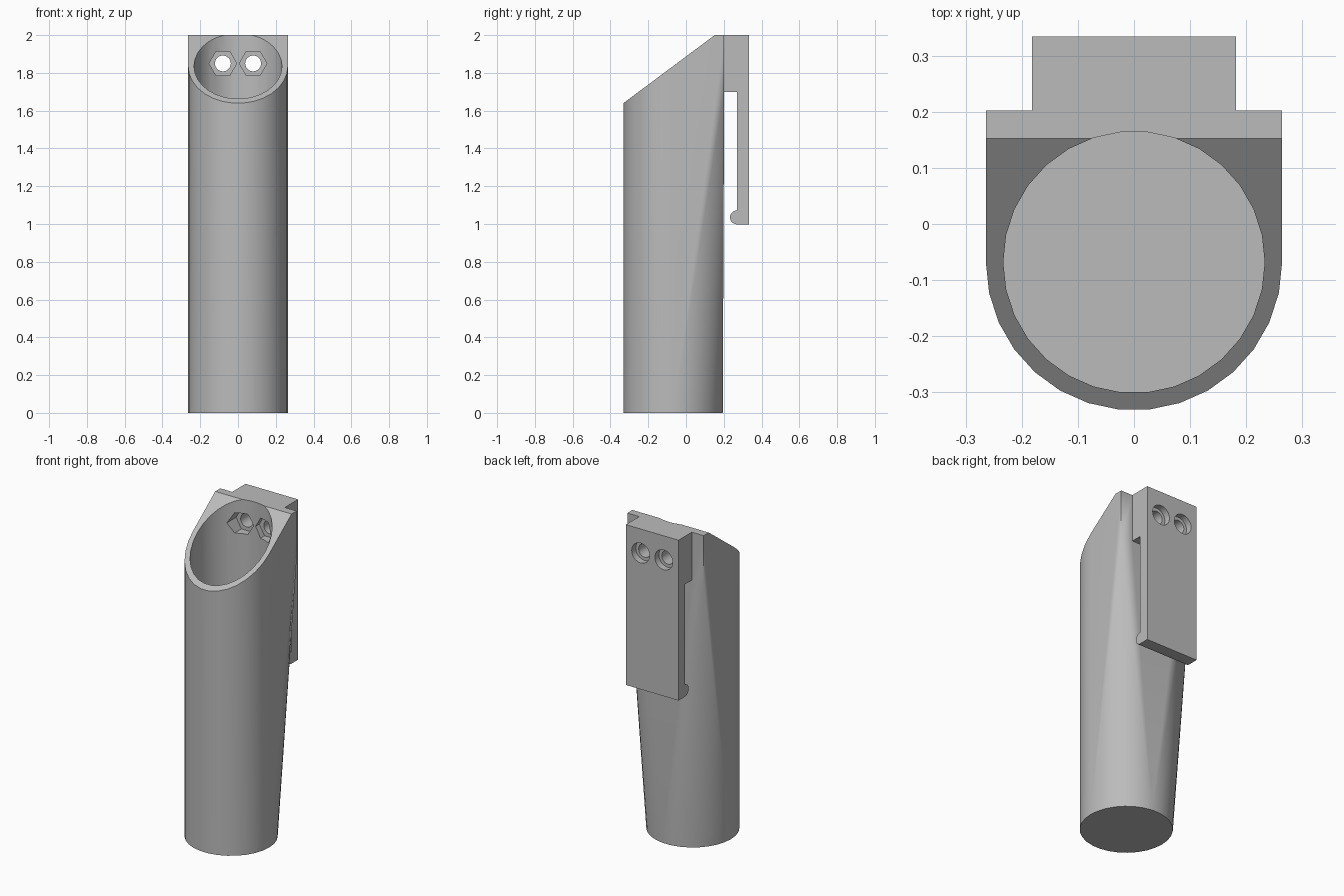
import bpy, bmesh
from math import sin, cos, pi, radians
from mathutils import Matrix, Vector

if "Cube" in bpy.data.objects:
    bpy.data.objects.remove(bpy.data.objects["Cube"])

TOP = 2.0
AXIS_Y = -0.068          # tube axis
R_OUT, R_IN = 0.264, 0.233
SIDES = 30
BACK_Y = 0.202           # flat mounting face
CLIP_Y = 0.334           # rear face of the clip
HOLE_Z = 1.85

grey = bpy.data.materials.new("plain_grey")
grey.use_nodes = True
colour = (0.5, 0.5, 0.5, 1)
grey.diffuse_color = colour
grey.node_tree.nodes["Principled BSDF"].inputs["Base Color"].default_value = colour


def make_object(name, bm):
    bmesh.ops.recalc_face_normals(bm, faces=bm.faces)
    mesh = bpy.data.meshes.new(name)
    bm.to_mesh(mesh)
    bm.free()
    mesh.materials.append(grey)
    obj = bpy.data.objects.new(name, mesh)
    bpy.context.collection.objects.link(obj)
    return obj


def extrude_profile(name, points, offset):
    bm = bmesh.new()
    face = bm.faces.new([bm.verts.new(p) for p in points])
    grown = bmesh.ops.extrude_face_region(bm, geom=[face])["geom"]
    verts = [v for v in grown if isinstance(v, bmesh.types.BMVert)]
    bmesh.ops.translate(bm, verts=verts, vec=offset)
    return make_object(name, bm)


def ring(radius, z):
    return [(radius * cos(2 * pi * i / SIDES), AXIS_Y + radius * sin(2 * pi * i / SIDES), z)
            for i in range(SIDES)]


def bore(name, x, y0, y1, radius, sides):
    points = [(x + radius * cos(2 * pi * i / sides), y0, HOLE_Z + radius * sin(2 * pi * i / sides))
              for i in range(sides)]
    return extrude_profile(name, points, (0, y1 - y0, 0))


def combine(target, other, operation):
    mod = target.modifiers.new(other.name, "BOOLEAN")
    mod.operation = operation
    mod.solver = "EXACT"
    mod.object = other
    bpy.context.view_layer.objects.active = target
    bpy.ops.object.modifier_apply(modifier=mod.name)
    bpy.data.objects.remove(other)


# Holder body: round tube blending into a square mounting block at the top rear
bm = bmesh.new()
corners = [(s * R_OUT, BACK_Y, z) for s in (-1, 1) for z in (1.7, TOP)]
for p in ring(R_OUT, 0) + ring(R_OUT, TOP) + corners:
    bm.verts.new(p)
hull = bmesh.ops.convex_hull(bm, input=bm.verts)
loose = [v for v in bm.verts if not v.link_faces]
bmesh.ops.delete(bm, geom=loose, context="VERTS")
bmesh.ops.dissolve_limit(bm, angle_limit=radians(0.1), verts=bm.verts, edges=bm.edges)
# Slanted mouth
cut = bmesh.ops.bisect_plane(bm, geom=bm.verts[:] + bm.edges[:] + bm.faces[:],
                             plane_co=(0, 0.152, TOP), plane_no=(0, -0.36, 0.483),
                             clear_outer=True)
rim = [e for e in cut["geom_cut"] if isinstance(e, bmesh.types.BMEdge)]
bmesh.ops.holes_fill(bm, edges=[e for e in bm.edges if e.is_boundary], sides=0)
body = make_object("holder_body", bm)

# Rear clip with a rounded catch at its lower end
catch = [(0.27 + 0.037 * cos(a), 1.035 + 0.037 * sin(a))
         for a in (pi / 2 + pi * i / 12 for i in range(13))]
profile = [(0.18, TOP), (0.18, 1.7), (0.27, 1.7)] + catch + [(CLIP_Y, 0.998), (CLIP_Y, TOP)]
clip = extrude_profile("belt_clip", [(-0.182, y, z) for y, z in profile], (0.364, 0, 0))
combine(body, clip, "UNION")

# Hollow interior with a closed floor
combine(body, extrude_profile("hollow", ring(R_IN, 0.03), (0, 0, 2.2)), "DIFFERENCE")

# Bolt holes, rear counterbores and hexagonal nut pockets
for x in (-0.08, 0.08):
    combine(body, bore("bolt_hole", x, 0.0, 0.4, 0.042, 24), "DIFFERENCE")
    combine(body, bore("counterbore", x, CLIP_Y - 0.04, 0.4, 0.062, 24), "DIFFERENCE")
    combine(body, bore("nut_pocket", x, 0.0, 0.2, 0.073, 6), "DIFFERENCE")

bpy.ops.object.select_all(action="DESELECT")
body.select_set(True)
bpy.context.view_layer.objects.active = body
bpy.ops.object.shade_smooth_by_angle(angle=radians(30))
